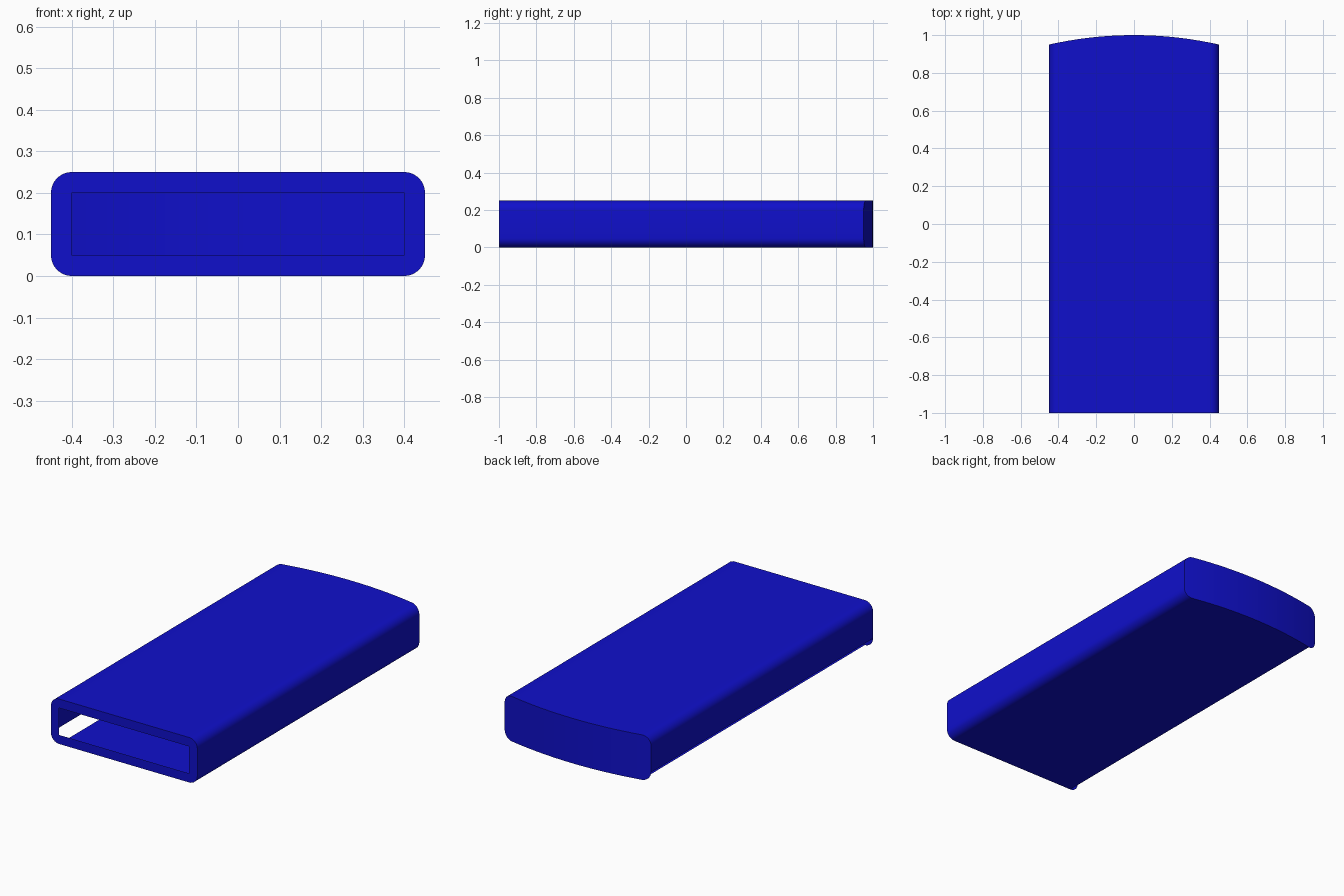
import bpy, bmesh, math

if "Cube" in bpy.data.objects:
    bpy.data.objects.remove(bpy.data.objects["Cube"])

W, H, R = 0.45, 0.25, 0.05      # half width, height, corner radius
N, ARC = 16, 8                  # back curve and corner segments
BULGE_R = 2.05                  # radius of the bowed back end


def back_y(x):
    return 1.0 - BULGE_R + math.sqrt(BULGE_R ** 2 - x * x)


# Cross-section: lower half from the left side to the right side, then the top mirrored
arc = [(W - R + R * math.sin(a), R - R * math.cos(a))
       for a in (math.pi / 2 * i / ARC for i in range(ARC + 1))]
mid = [(-(W - R) + 2 * (W - R) * i / N, 0.0) for i in range(1, N)]
lower = [(-x, z) for x, z in reversed(arc)] + mid + arc
profile = lower + [(x, H - z) for x, z in reversed(lower)]
count, half = len(profile), len(lower)

bm = bmesh.new()
front = [bm.verts.new((x, -1, z)) for x, z in profile]
back = [bm.verts.new((x, back_y(x), z)) for x, z in profile]

# Thin outer skin; the lower left corner strip is left open
for i in range(ARC, count):
    j = (i + 1) % count
    bm.faces.new((front[i], front[j], back[j], back[i]))

# Bowed back end
for i in range(half - 1):
    k = count - 1 - i
    bm.faces.new((back[i], back[i + 1], back[k - 1], back[k]))

# Flat front rim around the rectangular opening
inner = {}


def rim_vert(p):
    key = (round(max(-W + R, min(W - R, p[0])), 5), round(max(R, min(H - R, p[1])), 5))
    if key not in inner:
        inner[key] = bm.verts.new((key[0], -1, key[1]))
    return inner[key]


for i in range(count):
    j = (i + 1) % count
    a, b = rim_vert(profile[i]), rim_vert(profile[j])
    bm.faces.new((front[j], front[i], a, b) if a != b else (front[j], front[i], a))

bmesh.ops.recalc_face_normals(bm, faces=bm.faces[:])
mesh = bpy.data.meshes.new("sleeve_case")
bm.to_mesh(mesh)
bm.free()
case = bpy.data.objects.new("sleeve_case", mesh)
bpy.context.collection.objects.link(case)

# Blue plastic
mat = bpy.data.materials.new("blue_plastic")
mat.diffuse_color = (0.005, 0.005, 0.6, 1)
mat.use_nodes = True
mat.node_tree.nodes["Principled BSDF"].inputs["Base Color"].default_value = mat.diffuse_color
mesh.materials.append(mat)

bpy.context.view_layer.objects.active = case
case.select_set(True)
bpy.ops.object.shade_smooth_by_angle(angle=math.radians(30))
